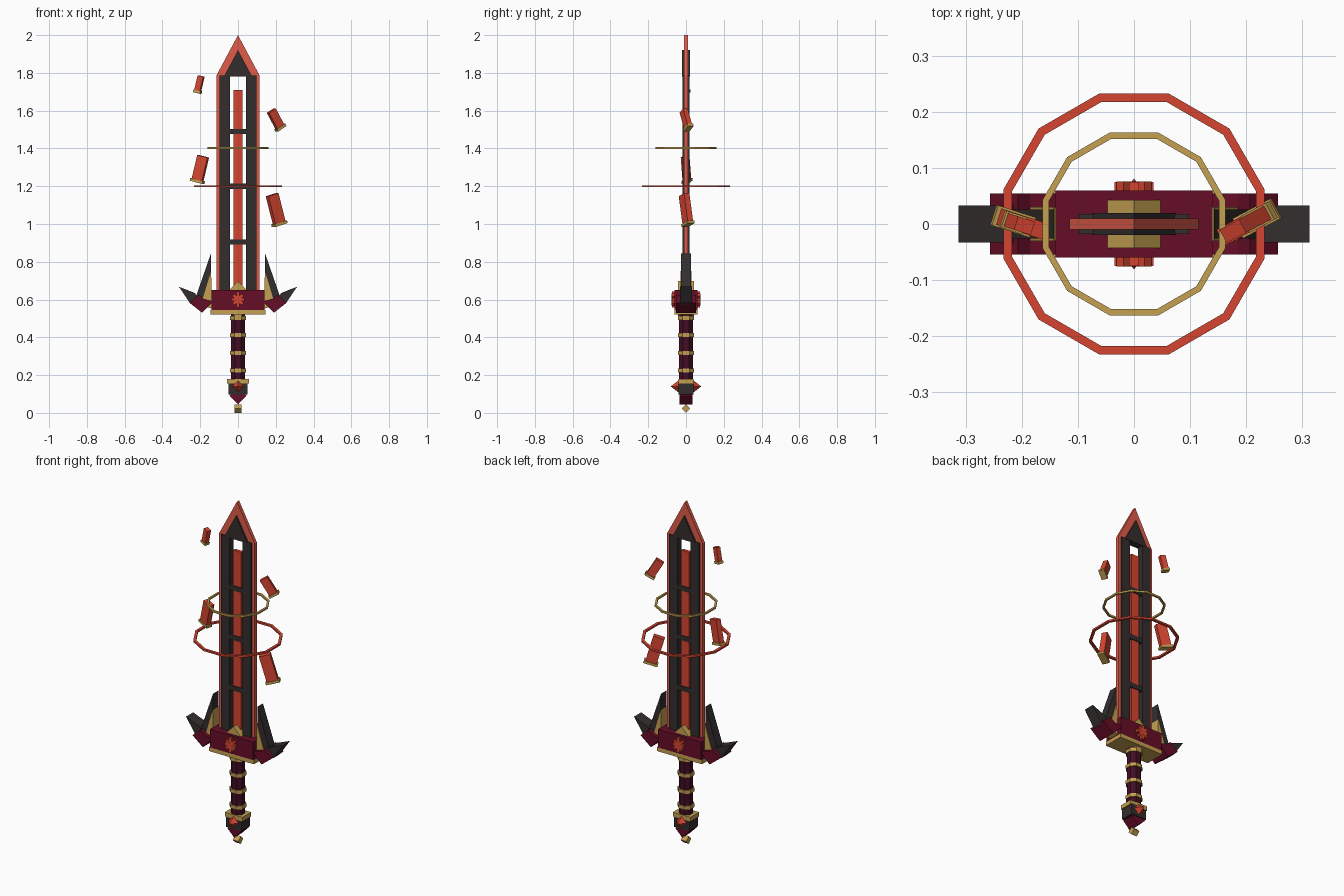
import bpy, bmesh, math
from mathutils import Matrix, Euler

if "Cube" in bpy.data.objects:
    bpy.data.objects.remove(bpy.data.objects["Cube"])

def mat(name, r, g, b):
    m = bpy.data.materials.new(name)
    lin = [c / 12.92 if c < 0.04 else ((c + 0.055) / 1.055) ** 2.4 for c in (r, g, b)]
    m.diffuse_color = (*lin, 1)
    m.use_nodes = True
    m.node_tree.nodes["Principled BSDF"].inputs["Base Color"].default_value = m.diffuse_color
    return m

EDGE = mat("coral edge", .88, .36, .29)
RED = mat("ember red", .84, .27, .19)
DARK = mat("charcoal", .20, .18, .18)
MAROON = mat("maroon", .40, .05, .15)
GRIP = mat("dark plum", .26, .05, .14)
GOLD = mat("gold", .77, .63, .32)

def finish(name, bm, m):
    bmesh.ops.recalc_face_normals(bm, faces=bm.faces[:])
    me = bpy.data.meshes.new(name)
    bm.to_mesh(me)
    bm.free()
    me.materials.append(m)
    ob = bpy.data.objects.new(name, me)
    bpy.context.collection.objects.link(ob)
    return ob

def prism(name, pts, hy, m, mirror=False):
    """Front (x, z) outline extruded to y = +-hy, optionally mirrored in x."""
    bm = bmesh.new()
    for s in ((1, -1) if mirror else (1,)):
        a = [bm.verts.new((s * x, -hy, z)) for x, z in pts]
        b = [bm.verts.new((s * x, hy, z)) for x, z in pts]
        bm.faces.new(a)
        bm.faces.new(b[::-1])
        for i in range(len(pts)):
            j = (i + 1) % len(pts)
            bm.faces.new((a[i], b[i], b[j], a[j]))
    return finish(name, bm, m)

def rect(x0, x1, z0, z1):
    return [(x0, z0), (x1, z0), (x1, z1), (x0, z1)]

def diamond(z, r):
    return [(0, z - r), (r, z), (0, z + r), (-r, z)]

def box(name, loc, size, m, rot=(0, 0, 0), offset=(0, 0, 0)):
    bm = bmesh.new()
    bmesh.ops.create_cube(bm, size=1)
    e = Euler([math.radians(a) for a in rot]).to_matrix().to_4x4()
    bm.transform(Matrix.Translation(loc) @ e @ Matrix.Translation(offset)
                 @ Matrix.Diagonal((*size, 1)))
    return finish(name, bm, m)

def ring(name, z, r0, r1, h, m, n=12, turn=0.5):
    """Faceted band with a rectangular section."""
    bm = bmesh.new()
    loops = []
    for i in range(n):
        a = 2 * math.pi * (i + turn) / n
        loops.append([bm.verts.new((r * math.cos(a), r * math.sin(a), zz))
                      for r, zz in ((r0, z - h), (r1, z - h), (r1, z + h), (r0, z + h))])
    for i in range(n):
        p, q = loops[i], loops[(i + 1) % n]
        for k in range(4):
            l = (k + 1) % 4
            bm.faces.new((p[k], p[l], q[l], q[k]))
    return finish(name, bm, m)

# Blade
prism("blade_edges", rect(.095, .115, .62, 1.785), .01, EDGE, True)
prism("blade_tip", [(-.115, 1.785), (.115, 1.785), (0, 2)], .01, EDGE)
prism("blade_rails", rect(.043, .098, .62, 1.785), .018, DARK, True)
prism("tip_inlay", [(-.075, 1.78), (.075, 1.78), (0, 1.92)], .02, DARK)
prism("blade_core", rect(-.025, .025, .62, 1.71), .01, RED)
for i, z in enumerate((.905, 1.2, 1.49)):
    prism(f"blade_crossbar_{i}", rect(-.046, .046, z - .014, z + .014), .015, DARK)

# Guard
prism("guard_block", rect(-.14, .14, .545, .65), .06, MAROON)
prism("guard_base_plate", rect(-.145, .145, .522, .545), .06, GOLD)
prism("guard_diamond", diamond(.597, .1), .043, GOLD)
prism("guard_arms", [(.13, .59), (.19, .53), (.257, .583), (.207, .625), (.185, .605)],
      .054, MAROON, True)
prism("guard_gold_fins", [(.143, .75), (.135, .55), (.19, .57), (.185, .61)], .03, GOLD, True)
prism("guard_tall_spikes", [(.143, .845), (.143, .745), (.195, .57), (.228, .6)],
      .026, DARK, True)
prism("guard_outer_spikes", [(.313, .668), (.23, .635), (.19, .59), (.25, .575)],
      .033, DARK, True)

# Emblem bars on both guard faces
for side, s in (("front", -1), ("back", 1)):
    for i, (a, l) in enumerate(((0, .085), (90, .07), (45, .07), (-45, .07))):
        box(f"{side}_emblem_bar_{i}", (0, s * .066, .6), (.017, .017 + .001 * i, l), RED, (0, a, 0))

# Grip with gold bands
bm = bmesh.new()
bmesh.ops.create_cone(bm, cap_ends=True, segments=8, radius1=.039, radius2=.039, depth=.37,
                      matrix=Matrix.Translation((0, 0, .345)) @ Matrix.Rotation(math.pi / 8, 4, 'Z'))
finish("grip", bm, GRIP)
for i, z in enumerate((.225, .317, .412, .503)):
    ring(f"grip_band_{i}", z, .03, .046, .01, GOLD, 8)

# Pommel
box("pommel_collar", (0, 0, .168), (.114, .08, .025), GOLD)
box("pommel_block", (0, 0, .13), (.1, .08, .065), DARK)
prism("pommel_diamond", diamond(.09, .045), .035, MAROON)
box("pommel_bead", (0, 0, .0226), (.036, .032, .032), GOLD, (45, 0, 0))
for side, s in (("front", -1), ("back", 1)):
    bm = bmesh.new()
    bmesh.ops.create_cone(bm, cap_ends=True, segments=4, radius1=.032, radius2=0, depth=.042,
                          matrix=Matrix.Translation((0, s * .06, .14))
                          @ Matrix.Rotation(-s * math.pi / 2, 4, 'X'))
    finish(f"{side}_pommel_gem", bm, RED)

# Floating rings
ring("red_ring", 1.2, .225, .2405, .005, RED)
ring("gold_ring", 1.402, .157, .1685, .005, GOLD)

# Floating shards with gold feet: x, z, width, thickness, length, lean, turn
shards = ((-.205, 1.742, .032, .025, .085, 14, -18),
          (.2, 1.555, .046, .027, .105, -31, 28),
          (-.2, 1.293, .058, .03, .135, 14, -18),
          (.2, 1.078, .062, .032, .16, -16, 28))
for i, (x, z, w, t, l, lean, turn) in enumerate(shards):
    rot = (0, lean, turn)
    box(f"shard_{i}", (x, 0, z), (w, t, l), RED, rot)
    box(f"shard_foot_{i}", (x, 0, z), (w * 1.25, t * 1.25, .014), GOLD, rot, (0, 0, -l / 2))
